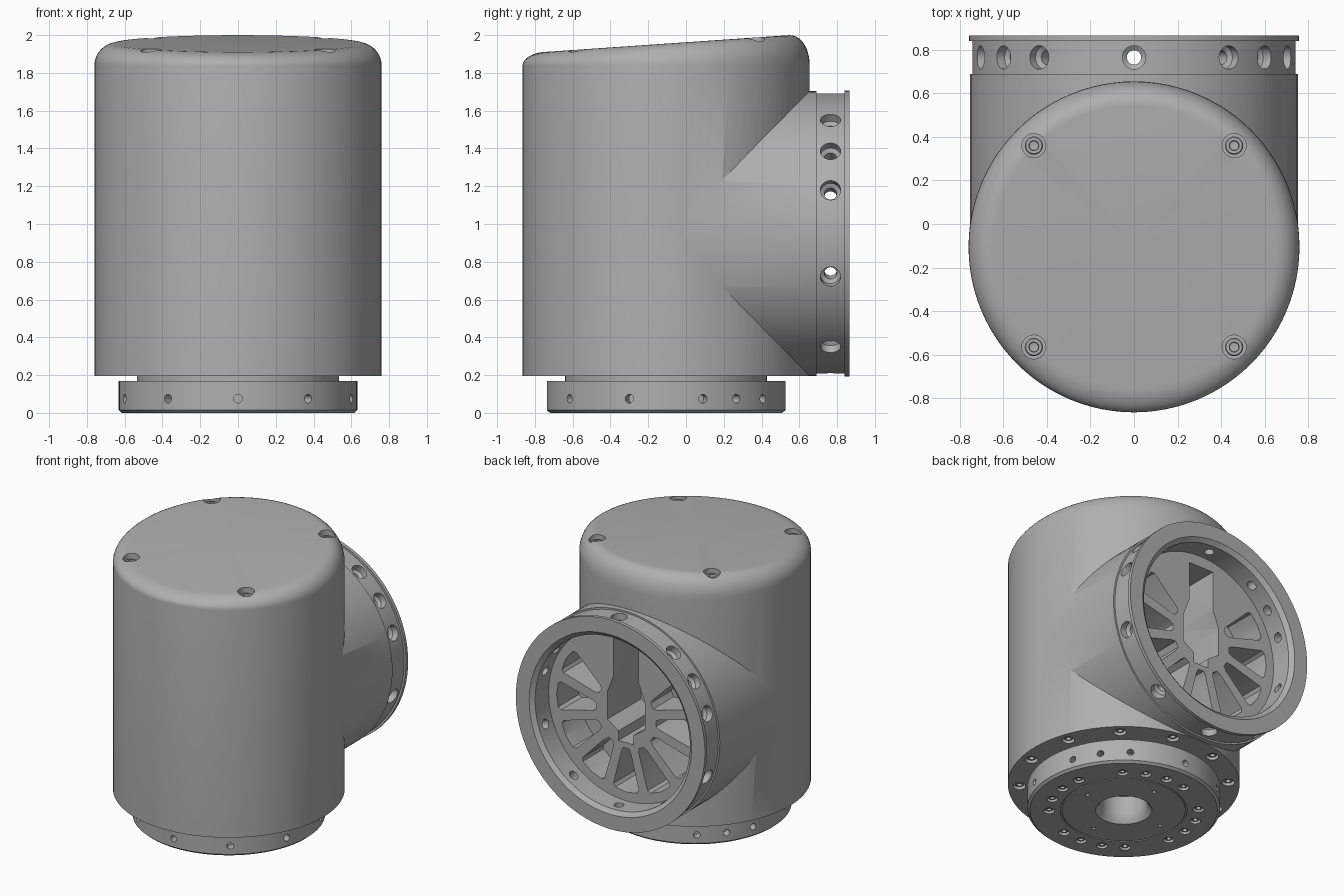
import bpy, bmesh, math
from math import sin, cos, radians
from mathutils import Matrix, Vector

if "Cube" in bpy.data.objects:
    bpy.data.objects.remove(bpy.data.objects["Cube"])

GREY = bpy.data.materials.new("machined_grey")
GREY.use_nodes = True
GREY.diffuse_color = (0.43, 0.43, 0.43, 1)
GREY.node_tree.nodes["Principled BSDF"].inputs["Base Color"].default_value = (0.43, 0.43, 0.43, 1)

CY = -0.105          # y of the upright axis
AXIS_Z = 0.95        # height of the side port axis
UPRIGHT = Matrix.Translation((0, CY, 0))
TO_Y = Matrix.Rotation(radians(-90), 4, 'X')
PORT = Matrix.Translation((0, 0, AXIS_Z))


def revolve(bm, profile, matrix=Matrix(), steps=96):
    """Spin (radius, height) points about local z and add them to bm."""
    part = bmesh.new()
    verts = [part.verts.new((r, 0, h)) for r, h in profile]
    edges = [part.edges.new(pair) for pair in zip(verts, verts[1:])]
    bmesh.ops.spin(part, geom=verts + edges, cent=(0, 0, 0), axis=(0, 0, 1),
                   angle=math.tau, steps=steps)
    merge(bm, part, matrix)


def prism(bm, outline, y0, y1):
    """Extrude an (x, z) outline along y, around the port axis."""
    part = bmesh.new()
    face = part.faces.new([part.verts.new((x, y0, z)) for x, z in outline])
    out = bmesh.ops.extrude_face_region(part, geom=[face], use_keep_orig=True)
    moved = [g for g in out["geom"] if isinstance(g, bmesh.types.BMVert)]
    bmesh.ops.translate(part, verts=moved, vec=(0, y1 - y0, 0))
    merge(bm, part, PORT)


def merge(bm, part, matrix):
    bmesh.ops.remove_doubles(part, verts=part.verts, dist=1e-5)
    bmesh.ops.recalc_face_normals(part, faces=part.faces)
    part.transform(matrix)
    mesh = bpy.data.meshes.new("temp")
    part.to_mesh(mesh)
    part.free()
    bm.from_mesh(mesh)
    bpy.data.meshes.remove(mesh)


def make(name, bm):
    mesh = bpy.data.meshes.new(name)
    bm.to_mesh(mesh)
    bm.free()
    mesh.materials.append(GREY)
    ob = bpy.data.objects.new(name, mesh)
    bpy.context.collection.objects.link(ob)
    return ob


def activate(ob):
    bpy.ops.object.select_all(action='DESELECT')
    ob.select_set(True)
    bpy.context.view_layer.objects.active = ob


def combine(target, tool, operation):
    mod = target.modifiers.new(operation.title(), 'BOOLEAN')
    mod.operation, mod.solver, mod.object = operation, 'EXACT', tool
    activate(target)
    bpy.ops.object.modifier_apply(modifier=mod.name)
    bpy.data.objects.remove(tool)


def smooth(ob):
    activate(ob)
    bpy.ops.object.shade_smooth_by_angle(angle=radians(30))


def around(radius, degrees, z):
    a = radians(degrees)
    return Vector((radius * cos(a), CY + radius * sin(a), z))


def top_height(y):
    return 1.955 + 0.0687 * (y - CY)


def pin(bm, at, radius, half):
    revolve(bm, [(0, -half), (radius, -half), (radius, half), (0, half)],
            Matrix.Translation(at), 24)


def screw(bm, at, radius, height, down=False):
    """Socket head with a hexagonal-looking recess."""
    flip = Matrix.Rotation(math.pi if down else 0, 4, 'X')
    profile = [(0, 0), (radius, 0), (radius, height * .85), (radius * .88, height),
               (radius * .55, height), (radius * .5, height * .4), (0, height * .3)]
    revolve(bm, profile, Matrix.Translation(at) @ flip, 18)


# Upright housing with rounded, slanted top
SHOULDER, RISE, ROUND = 1.84, 0.115, 0.11
bm = bmesh.new()
fillet = [(0.76 - ROUND * (1 - cos(radians(a))), SHOULDER + RISE * sin(radians(a)))
          for a in range(0, 91, 10)]
revolve(bm, [(0, 0.195), (0.76, 0.195)] + fillet + [(0, SHOULDER + RISE)], UPRIGHT)
for v in bm.verts:
    if v.co.z > SHOULDER:
        v.co.z = SHOULDER + (v.co.z - SHOULDER) * (top_height(v.co.y) - SHOULDER) / RISE
housing = make("housing", bm)

# Side port with grooved rim, flange and recessed web
bm = bmesh.new()
revolve(bm, [(0, CY), (.754, CY), (.754, .69), (.742, .69), (.742, .84), (.757, .84),
             (.757, .865), (.65, .865), (.62, .84), (.62, .685), (0, .685)], PORT @ TO_Y)
combine(housing, make("side_port", bm), 'UNION')

# Bolt pattern shared by port rim and base ring
HALF_PATTERN = (36, 54, 72, 108, 144)
PATTERN = (0, 180) + HALF_PATTERN + tuple(-a for a in HALF_PATTERN)

# Radial counterbored holes in the port rim
bm = bmesh.new()
for a in PATTERN:
    turn = Matrix.Translation((0, .765, AXIS_Z)) @ Matrix.Rotation(radians(a), 4, 'Y')
    revolve(bm, [(0, .58), (.033, .58), (.033, .68), (.054, .695), (.054, .8), (0, .8)], turn, 24)

# Spoke windows and central slot in the web
for k in range(-4, 5):
    mid = -90 + 30 * k
    polar = [(.24, -5), (.27, -8), (.53, -11), (.55, -9), (.557, 0),
             (.55, 9), (.53, 11), (.27, 8), (.24, 5)]
    prism(bm, [(r * cos(radians(mid + d)), r * sin(radians(mid + d))) for r, d in polar], .45, .72)
side = [(.1, .54), (.1, .26), (.15, .13), (.15, -.07), (.06, -.13), (.06, -.2)]
prism(bm, side + [(-x, z) for x, z in reversed(side)], .3, .72)

# Screw pockets in the lid and the underside
LID = [(sx * .46, y) for sx in (-1, 1) for y in (.36, -.565)]
UNDER = [around(.685, 18 + 30 * k, .195) for k in range(12)]
for x, y in LID:
    pin(bm, (x, y, top_height(y) + .03), .055, .1)
for p in UNDER:
    pin(bm, p, .042, .05)
combine(housing, make("housing_cutter", bm), 'DIFFERENCE')
smooth(housing)

# Base ring with flared bore, neck and seam groove
bm = bmesh.new()
revolve(bm, [(0, .19), (.15, .19), (.15, .07), (.16, .03), (.185, 0), (.405, 0), (.405, .008),
             (.415, .008), (.415, 0), (.615, 0), (.632, .015), (.632, .17), (.535, .17),
             (.535, .22), (0, .22)], UPRIGHT)
base = make("base_ring", bm)

# Holes in the base ring
FACE = [around(.49, 49 + 90 * g + 18 * k, 0) for g in range(4) for k in range(4)]
bm = bmesh.new()
for a in PATTERN:
    turn = Matrix.Translation((0, CY, .075)) @ Matrix.Rotation(radians(a), 4, 'Z') @ TO_Y
    revolve(bm, [(0, .57), (.023, .57), (.023, .7), (0, .7)], turn, 20)
for p in FACE:
    pin(bm, p, .036, .04)
for k in range(4):
    pin(bm, around(.31, 90 * k, 0), .013, .04)
combine(base, make("base_cutter", bm), 'DIFFERENCE')
smooth(base)

# Screws
bm = bmesh.new()
for x, y in LID:
    screw(bm, (x, y, top_height(y) - .075), .042, .045)
smooth(make("lid_screws", bm))
bm = bmesh.new()
for p in UNDER:
    screw(bm, p + Vector((0, 0, .052)), .032, .04, True)
smooth(make("underside_screws", bm))
bm = bmesh.new()
for p in FACE:
    screw(bm, p + Vector((0, 0, .042)), .028, .032, True)
smooth(make("base_screws", bm))
